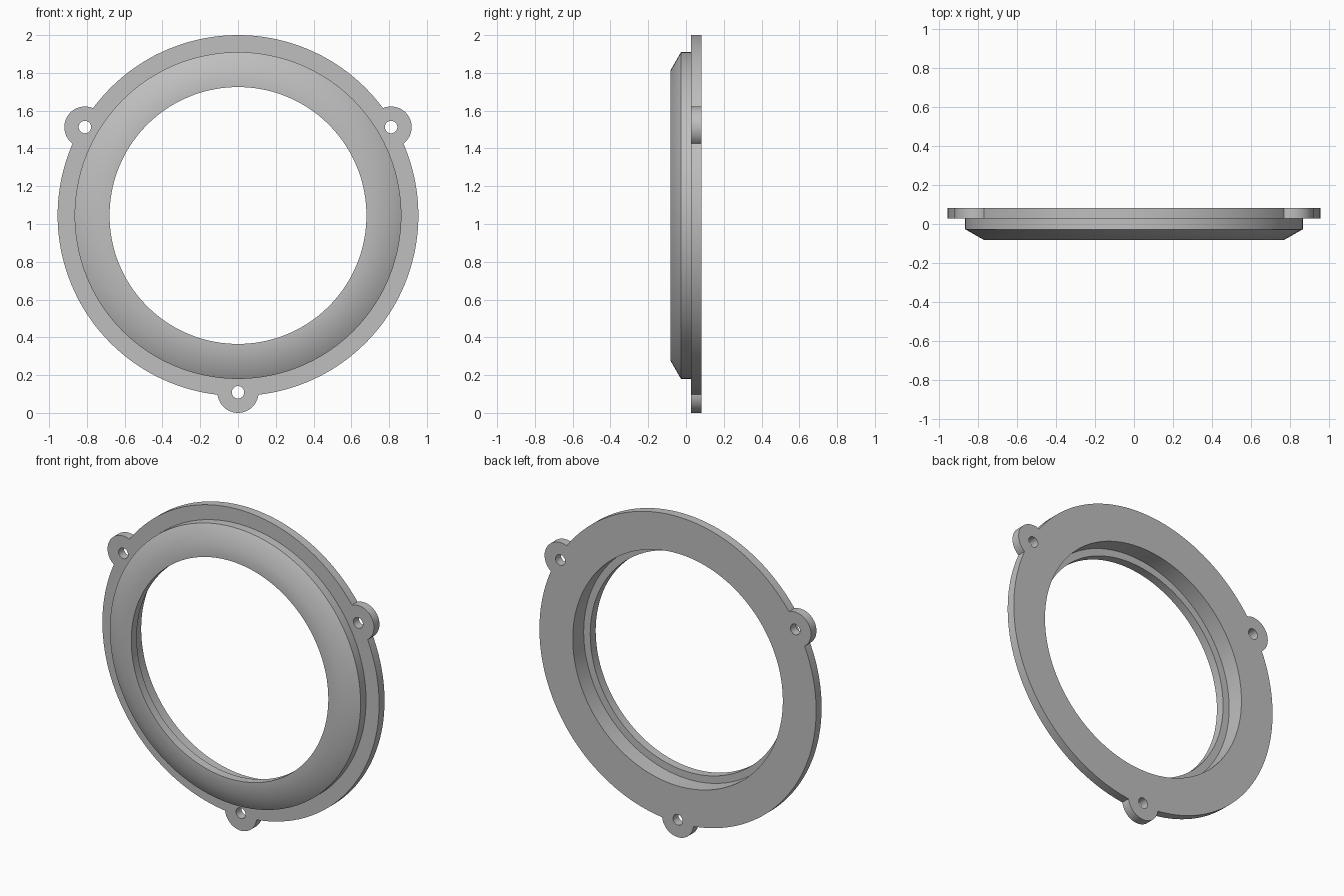
import bpy, bmesh, math
from mathutils import Matrix, Vector

if "Cube" in bpy.data.objects:
    bpy.data.objects.remove(bpy.data.objects["Cube"], do_unlink=True)

CENTRE_Z = 1.045
BACK, STEP, FRONT = 0.081, 0.027, -0.081
LUG_DISTANCE, LUG_RADIUS, HOLE_RADIUS = 0.936, 0.109, 0.033

grey = bpy.data.materials.new("plain grey")
grey.use_nodes = True
colour = (0.52, 0.52, 0.52, 1)
grey.diffuse_color = colour
grey.node_tree.nodes["Principled BSDF"].inputs["Base Color"].default_value = colour


def make_object(name, bm):
    bmesh.ops.recalc_face_normals(bm, faces=bm.faces[:])
    mesh = bpy.data.meshes.new(name)
    bm.to_mesh(mesh)
    bm.free()
    mesh.materials.append(grey)
    obj = bpy.data.objects.new(name, mesh)
    bpy.context.collection.objects.link(obj)
    return obj


def lathe(name, profile, steps=144):
    """Turn a closed (radius, y) profile around the ring axis."""
    bm = bmesh.new()
    verts = [bm.verts.new((r, y, CENTRE_Z)) for r, y in profile]
    edges = [bm.edges.new((v, verts[i - 1])) for i, v in enumerate(verts)]
    bmesh.ops.spin(bm, geom=verts + edges, cent=(0, 0, CENTRE_Z), axis=(0, 1, 0),
                   angle=math.tau, steps=steps, use_merge=True)
    bmesh.ops.remove_doubles(bm, verts=bm.verts[:], dist=1e-5)
    return make_object(name, bm)


def disc(name, angle, radius, y0, y1, segments):
    """Cylinder along y at a lug position."""
    place = Vector((LUG_DISTANCE * math.cos(angle), (y0 + y1) / 2,
                    CENTRE_Z + LUG_DISTANCE * math.sin(angle)))
    bm = bmesh.new()
    bmesh.ops.create_cone(bm, cap_ends=True, segments=segments, radius1=radius,
                          radius2=radius, depth=abs(y1 - y0),
                          matrix=Matrix.Translation(place) @ Matrix.Rotation(math.pi / 2, 4, "X"))
    return make_object(name, bm)


def combine(target, tool, operation):
    tool.hide_render = True
    mod = target.modifiers.new(operation.title(), "BOOLEAN")
    mod.operation, mod.solver, mod.object = operation, "EXACT", tool
    bpy.context.view_layer.objects.active = target
    bpy.ops.object.modifier_apply(modifier=mod.name)
    bpy.data.objects.remove(tool, do_unlink=True)


# Ring: wide flange, raised collar with chamfer, stepped bore
ring = lathe("mounting_ring", [
    (0.955, BACK), (0.955, STEP), (0.865, STEP), (0.865, -STEP), (0.77, FRONT),
    (0.68, FRONT), (0.68, -STEP), (0.725, -STEP), (0.725, BACK)])

# Three screw lugs, each with a through hole
for i in range(3):
    angle = -math.pi / 2 + i * math.tau / 3
    combine(ring, disc("lug", angle, LUG_RADIUS, STEP, BACK, 48), "UNION")
    combine(ring, disc("hole_cutter", angle, HOLE_RADIUS, STEP - 0.05, BACK + 0.05, 32), "DIFFERENCE")

# Smooth round walls, sharp rims
bpy.ops.object.select_all(action="DESELECT")
ring.select_set(True)
bpy.context.view_layer.objects.active = ring
bpy.ops.object.shade_smooth_by_angle(angle=math.radians(35))
